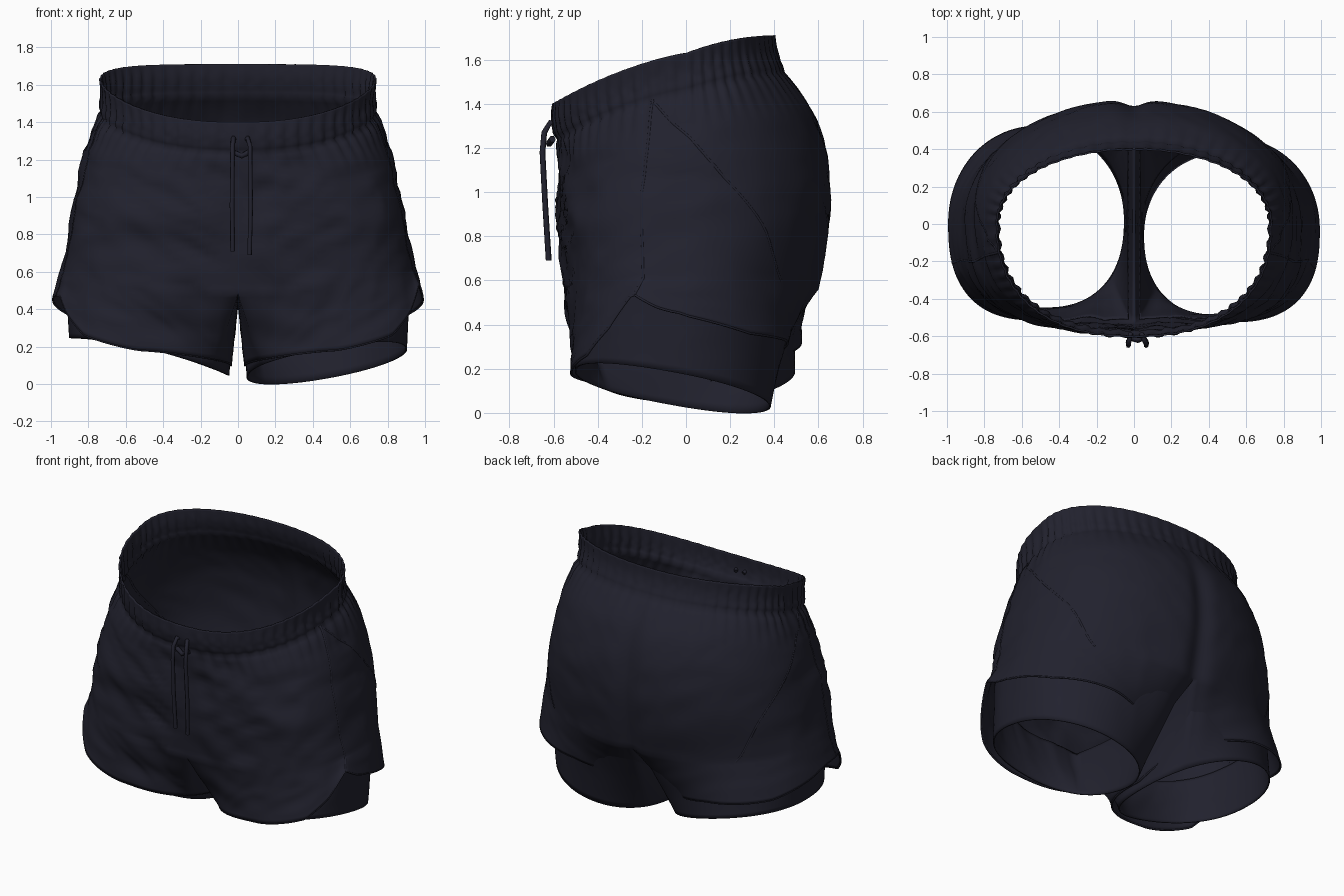
import bpy, bmesh, math
from mathutils import Vector, noise

cube = bpy.data.objects.get("Cube")
if cube:
    bpy.data.objects.remove(cube, do_unlink=True)

navy = bpy.data.materials.new("dark_navy_fabric")
navy.use_nodes = True
COLOUR = (0.0155, 0.0155, 0.027, 1)
navy.diffuse_color = COLOUR
navy.node_tree.nodes["Principled BSDF"].inputs["Base Color"].default_value = COLOUR

OUT, INN, SUB, LEG = 120, 24, 6, 14     # columns outside, columns inside, rows
SPREAD = math.radians(52)
SEAM = .43                              # side seam position around each half

# Torso rings: half width, front y, back y, z at front, side and back
RINGS = [(.735, -.60, .40, 1.40, 1.63, 1.71),
         (.725, -.60, .41, 1.32, 1.54, 1.63),
         (.74, -.585, .45, 1.24, 1.45, 1.54),
         (.815, -.57, .575, 1.08, 1.24, 1.36),
         (.865, -.565, .65, .90, 1.02, 1.12),
         (.90, -.56, .655, .70, .82, .88),
         (.94, -.54, .60, .49, .62, .56)]

# Outer hem height by angle: front 0, outer side 90, back 180
HEM = [(-90, .10), (-40, .14), (0, .18), (35, .26), (54, .38), (70, .54),
       (82, .48), (94, .44), (108, .41), (130, .36), (180, .32), (220, .25), (270, .10)]


def power(v, p):
    return math.copysign(abs(v) ** p, v)


def unit_ring(a, front_power):
    """Ring point at angle a: squarer at the front, round at the back."""
    c, s = math.cos(a), math.sin(a)
    p = front_power if c > 0 else .97
    return power(s, p), -power(c, p)


def ring_at(v):
    """Smoothly interpolated ring settings at level v."""
    k = min(int(v), len(RINGS) - 2)
    t = v - k
    a, b, c, d = (RINGS[max(0, min(len(RINGS) - 1, k + o))] for o in (-1, 0, 1, 2))
    return [q + .5 * t * (r - p + t * (2 * p - 5 * q + 4 * r - s + t * (3 * (q - r) + s - p)))
            for p, q, r, s in zip(a, b, c, d)]


def ripple(p, amount):
    """Push a point in or out for soft cloth folds and sharper creases."""
    n = noise.noise(Vector((p.x * 2.6, p.y * 2.6, p.z * 7 + p.x * 2)))
    m = noise.noise(Vector((p.x * 4 + 7, p.y * 3, p.z * 9 - abs(p.x) * 4)))
    out = Vector((p.x, p.y, 0)).normalized()
    zone = 1 if p.y < 0 else max(.3, 1 - 2.5 * p.y)
    zone *= min(1, abs(p.x) / .12) * (1 - .75 * min(1, abs(p.x)) ** 2)
    return p + out * ((n + .3 - abs(m) * 1.4) * amount * zone)


def torso_point(v, i, side):
    a, f, b, zf, zs, zb = ring_at(v)
    th = math.pi * i / OUT
    c = math.cos(th)
    ux, uy = unit_ring(th, .86 - .2 * min(1, max(0, v - 2) / 2))
    x = a * ux if 0 < i < OUT else 0
    y = uy * (-f if c > 0 else b)
    z = zs + c * (zf - zb) / 2 + c * c * ((zf + zb) / 2 - zs)
    # gathers at the elastic, pinched band seam, centre back crease
    env = min(1, .3 + .7 * v) if v < 2 else max(0, 1 - (v - 2) / .9)
    g = .0065 * math.sin(56 * th) * env * (1 + noise.noise(Vector((th * 9, v * 2, side))))
    g -= .014 * math.exp(-((v - 2) / .14) ** 2)
    s = 1 + g / .65
    if c < 0:
        y -= .035 * math.exp(-(x / .07) ** 2) * min(1, max(0, v - 2) / 2)
    fade = min(1, max(0, v - 2))
    return ripple(Vector((side * x * s, y * s, z)), .03 * fade)


def crotch_ring(side):
    pts = [torso_point(len(RINGS) - 1, i, side) for i in range(OUT + 1)]
    for j in range(1, INN):
        t = j / INN
        p = pts[OUT].lerp(pts[0], t)
        p.z -= .07 * math.sin(math.pi * t)
        pts.append(p)
    return pts


def angles():
    half = math.pi + 2 * SPREAD
    outer = [-SPREAD + half * i / OUT for i in range(OUT + 1)]
    rest = 2 * math.pi - half
    return outer + [math.pi + SPREAD + rest * j / INN for j in range(1, INN)]


def hem_height(a):
    d = math.degrees(a)
    d = d - 360 if d > 270 else d
    for (d0, z0), (d1, z1) in zip(HEM, HEM[1:]):
        if d <= d1:
            return z0 + (z1 - z0) * (d - d0) / (d1 - d0)
    return HEM[-1][1]


def hem_ring(side, cx, cy, rx, ry, front_power, height):
    pts = []
    for a in angles():
        x, y = unit_ring(a, front_power)
        pts.append(Vector((side * (cx + rx * x), cy + ry * y, height(a, x, y))))
    return pts


def outer_hem(side):
    if side > 0:
        return hem_ring(side, .513, -.03, .475, .49, .78, lambda a, x, y: hem_height(a))
    return hem_ring(side, .513, .005, .475, .515, .78,
                    lambda a, x, y: min(.47, hem_height(a)))


def liner_hem(side):
    if side > 0:
        return hem_ring(side, .475, -.06, .425, .44, .86,
                        lambda a, x, y: .11 + .075 * x - .08 * y)
    return hem_ring(side, .475, .02, .425, .47, .86,
                    lambda a, x, y: .145 + .10 * x + .04 * y * y)


def leg_rows(top, bottom, fold):
    rows = []
    for r in range(LEG + 1):
        t = r / LEG
        row = [p.lerp(q, t) for p, q in zip(top, bottom)]
        rows.append([ripple(p, fold * math.sin(math.pi * t)) for p in row])
    return rows


def add_strip(bm, rows, closed):
    grid = [[bm.verts.new(p) for p in row] for row in rows]
    n = len(rows[0])
    for a, b in zip(grid, grid[1:]):
        for i in range(n if closed else n - 1):
            j = (i + 1) % n
            bm.faces.new((a[i], a[j], b[j], b[i]))


def finish(name, bm, thickness):
    bmesh.ops.remove_doubles(bm, verts=bm.verts, dist=.0005)
    bmesh.ops.recalc_face_normals(bm, faces=bm.faces)
    mesh = bpy.data.meshes.new(name)
    bm.to_mesh(mesh)
    bm.free()
    ob = bpy.data.objects.new(name, mesh)
    bpy.context.collection.objects.link(ob)
    mesh.materials.append(navy)
    for p in mesh.polygons:
        p.use_smooth = True
    mod = ob.modifiers.new("cloth", "SOLIDIFY")
    mod.thickness, mod.offset = thickness, 0


def cord(name, pts, radius, closed=False):
    cu = bpy.data.curves.new(name, "CURVE")
    cu.dimensions = "3D"
    cu.bevel_depth, cu.bevel_resolution = radius, 1
    cu.use_fill_caps = True
    sp = cu.splines.new("POLY")
    sp.points.add(len(pts) - 1)
    for q, p in zip(sp.points, pts):
        q.co = (*p, 1)
    sp.use_cyclic_u = closed
    cu.materials.append(navy)
    bpy.context.collection.objects.link(bpy.data.objects.new(name, cu))


# Outer shorts: torso halves welded at the centre, plus both loose legs
levels = [k / SUB for k in range((len(RINGS) - 1) * SUB + 1)]
shell = bmesh.new()
for side in (1, -1):
    add_strip(shell, [[torso_point(v, i, side) for i in range(OUT + 1)] for v in levels], False)
    add_strip(shell, leg_rows(crotch_ring(side), outer_hem(side), .025), True)
finish("outer_shorts", shell, .01)

for side, word in ((1, "left"), (-1, "right")):
    # Fitted liner leg showing beneath the split hem
    top = [Vector((side * .03 + p.x * .94, p.y * .94, p.z)) for p in crotch_ring(side)]
    liner = bmesh.new()
    add_strip(liner, leg_rows(top, liner_hem(side), .01), True)
    finish(word + "_liner", liner, .008)

    # Piped hem, side seam running to the split, diagonal back panel seam
    cord(word + "_hem_piping", outer_hem(side), .006, True)
    col = round(OUT * SEAM)
    seam = [torso_point(v, col, side) for v in levels if v >= 2]
    leg = leg_rows(crotch_ring(side), outer_hem(side), .025)
    cord(word + "_side_seam", seam + [row[col] for row in leg], .008)
    diagonal = [torso_point(v, OUT * (SEAM + .08 * (v - 2)), side) for v in levels if v >= 2]
    cord(word + "_panel_seam", diagonal, .008)

# Drawstring: two hanging ends and a small knot
for word, x, low in (("left", .065, .69), ("right", -.03, .71)):
    cord(word + "_drawstring",
         [(x * .6, -.585, 1.30), (x * .8, -.615, 1.315), (x, -.642, 1.27), (x, -.65, 1.18),
          (x * 1.05, -.638, .95), (x * .95, -.622, low)], .013)
cord("drawstring_knot", [(-.03, -.605, 1.24), (.02, -.62, 1.22), (.06, -.605, 1.24)], .016)
